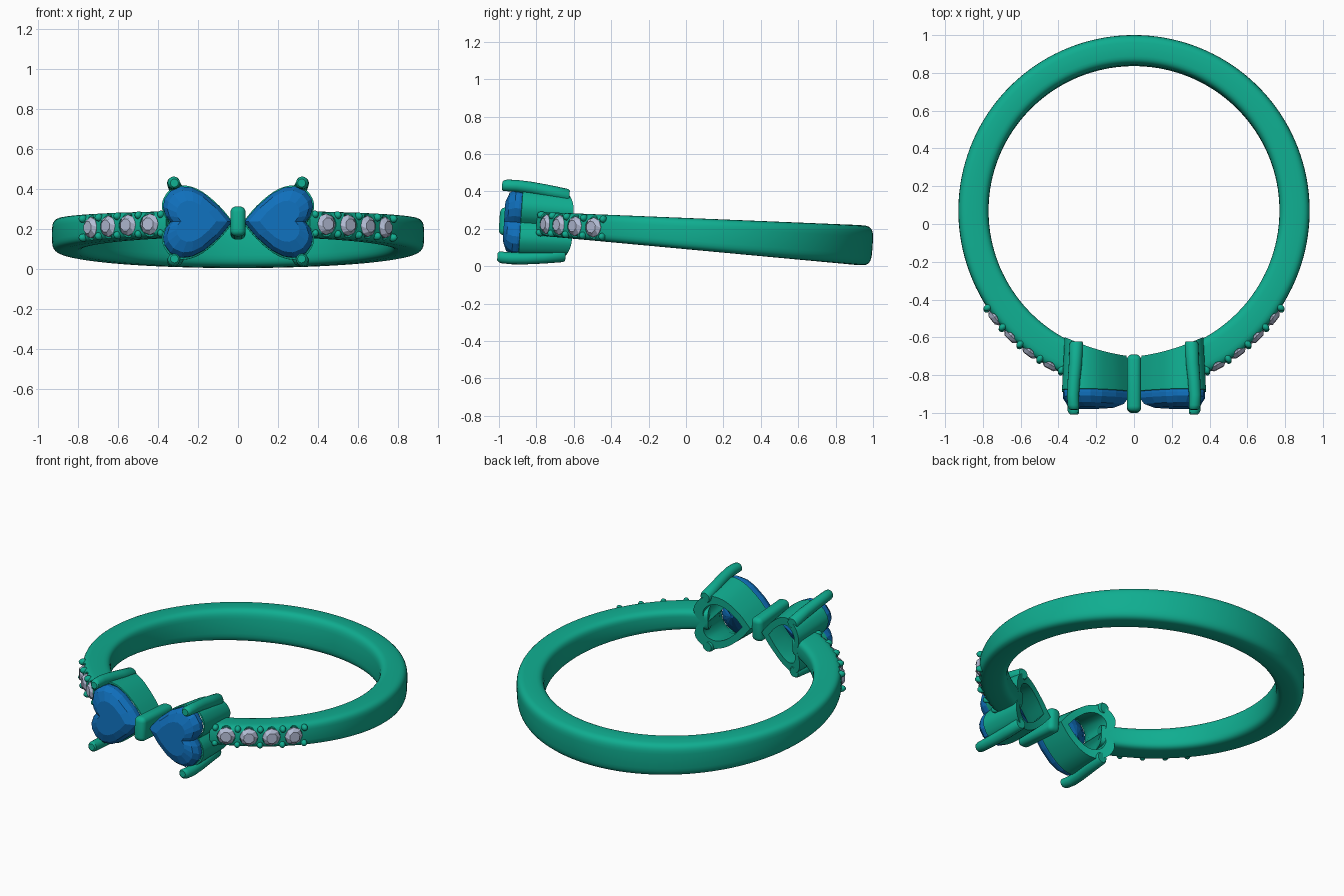
import bpy, bmesh
from math import sin, cos, pi, sqrt, radians, atan
from mathutils import Matrix, Vector

if "Cube" in bpy.data.objects:
    bpy.data.objects.remove(bpy.data.objects["Cube"])

CY, R_IN, R_OUT = 0.07, 0.77, 0.93          # ring centre and radii
parts = []


def material(name, rgb):
    m = bpy.data.materials.new(name)
    m.diffuse_color = (*rgb, 1)
    m.use_nodes = True
    m.node_tree.nodes["Principled BSDF"].inputs["Base Color"].default_value = m.diffuse_color
    return m


METAL = material("green_metal", (0.005, 0.42, 0.28))
BLUE = material("blue_stone", (0.005, 0.16, 0.5))
PALE = material("pale_stone", (0.45, 0.5, 0.66))


def finish(name, bm, mat, smooth=None):
    bmesh.ops.recalc_face_normals(bm, faces=bm.faces)
    me = bpy.data.meshes.new(name)
    bm.to_mesh(me)
    bm.free()
    ob = bpy.data.objects.new(name, me)
    bpy.context.collection.objects.link(ob)
    if mat:
        me.materials.append(mat)
        parts.append(ob)
    if smooth:
        smooth_shade(ob, smooth)
    return ob


def activate(ob):
    bpy.ops.object.select_all(action='DESELECT')
    ob.select_set(True)
    bpy.context.view_layer.objects.active = ob


def smooth_shade(ob, angle):
    activate(ob)
    bpy.ops.object.shade_smooth_by_angle(angle=radians(angle))


def loft(bm, rings, loop=False):
    """Skin closed rings; cap the ends, or join last ring to first."""
    vs = [[bm.verts.new(p) for p in r] for r in rings]
    n = len(vs[0])
    for a, b in zip(vs, vs[1:] + (vs[:1] if loop else [])):
        for i in range(n):
            j = (i + 1) % n
            bm.faces.new((a[i], a[j], b[j], b[i]))
    if not loop:
        bm.faces.new(vs[0])
        bm.faces.new(vs[-1])


def polar(r, phi, z=0.0):
    """Point on the ring; phi is measured from the front (-y)."""
    return Vector((r * sin(phi), CY - r * cos(phi), z))


# Band: rounded section swept round, thinner and lower towards the front
def section(phi):
    r_out = R_OUT + 0.018 * max(0, cos(phi)) ** 4
    y = CY - r_out * cos(phi)
    hh = 0.107 - (1 - y) * 0.0235
    mid, ht = (r_out + R_IN) / 2, (r_out - R_IN) / 2
    se = lambda v: (1 if v >= 0 else -1) * abs(v) ** 0.5
    return [polar(mid + ht * se(cos(a)), phi, hh * se(sin(a)))
            for a in (2 * pi * k / 32 for k in range(32))]


bm = bmesh.new()
P0 = radians(22.5)
loft(bm, [section(P0 + (2 * pi - 2 * P0) * i / 128) for i in range(129)])
band = finish("band", bm, METAL)

# Seats for the small stones: radial pockets and side scallops
stone_angles = [s * radians(a) for s in (-1, 1) for a in (28.3, 36.3, 44.3, 52.4)]


def cutter(name, radius, r, depth, radial):
    b = bmesh.new()
    for phi in stone_angles:
        m = Matrix.Translation(polar(r, phi)) @ Matrix.Rotation(phi, 4, 'Z')
        if radial:
            m = m @ Matrix.Rotation(pi / 2, 4, 'X')
        bmesh.ops.create_cone(b, cap_ends=True, segments=20, radius1=radius,
                              radius2=radius, depth=depth, matrix=m)
    ob = finish(name, b, None)
    ob.hide_render = True
    return ob


for cut in (cutter("pocket_cutter", 0.052, 0.95, 0.12, True),
            cutter("scallop_cutter", 0.032, 0.95, 0.4, False)):
    mod = band.modifiers.new("seat", 'BOOLEAN')
    mod.operation, mod.solver, mod.object = 'DIFFERENCE', 'EXACT', cut
    activate(band)
    bpy.ops.object.modifier_apply(modifier=mod.name)
    bpy.data.objects.remove(cut)
smooth_shade(band, 35)

# Small round stones: eight-sided brilliants
bm = bmesh.new()
for phi in stone_angles:
    m = Matrix.Translation(polar(0.925, phi)) @ Matrix.Rotation(phi, 4, 'Z')
    loft(bm, [[m @ Vector((r * cos(a), y, r * sin(a)))
               for a in (2 * pi * (k + off) / 8 for k in range(8))]
              for r, y, off in ((0.008, 0.05, 0), (0.053, 0.004, 0),
                                (0.053, -0.006, 0), (0.032, -0.026, 0.5))])
finish("small_stones", bm, PALE)

# Beads holding the small stones
bm = bmesh.new()
for s in (-1, 1):
    for a in (24.4, 32.3, 40.3, 48.3, 56.3):
        for z in (-0.047, 0.047):
            m = Matrix.Translation(polar(0.93, s * radians(a), z)) @ \
                Matrix.Rotation(s * radians(a), 4, 'Z') @ Matrix.Diagonal((1, 1.4, 1.1, 1))
            bmesh.ops.create_uvsphere(bm, u_segments=12, v_segments=8, radius=0.018, matrix=m)
finish("stone_beads", bm, METAL, 40)

# Heart outline lying on its side, tip towards x = 0
HALF = [(0.03, 0), (0.095, 0.078), (0.17, 0.142), (0.23, 0.172), (0.285, 0.178),
        (0.338, 0.155), (0.367, 0.115), (0.375, 0.075), (0.362, 0.032), (0.337, 0)]


def heart(sub):
    pts = []
    for i in range(len(HALF) - 1):
        p = [Vector(HALF[min(max(i + d, 0), len(HALF) - 1)]) for d in (-1, 0, 1, 2)]
        for k in range(sub):
            t = k / sub
            pts.append(p[1] + 0.5 * t * (p[2] - p[0] + t * (2 * p[0] - 5 * p[1] + 4 * p[2] - p[3]
                       + t * (3 * p[1] - p[0] - 3 * p[2] + p[3]))))
    pts.append(Vector(HALF[-1]))
    return pts + [Vector((q.x, -q.y)) for q in pts[-2:0:-1]]


def heart_ring(s, scale, y, sub):
    """Scaled heart at depth y; y = None follows the finger hole."""
    out = []
    for q in heart(sub):
        x, z = 0.215 + (q.x - 0.215) * scale, q.y * scale
        out.append((s * x, CY - sqrt(R_IN ** 2 - x * x) if y is None else y, z))
    return out


for s, side in ((-1, "left"), (1, "right")):
    # Heart stone: pavilion, girdle, crown and table
    bm = bmesh.new()
    loft(bm, [heart_ring(s, k, y, 1) for k, y in
              ((0.06, -0.77), (0.55, -0.82), (0.98, -0.885), (1.0, -0.9),
               (1.0, -0.922), (0.87, -0.955), (0.58, -0.975))])
    bmesh.ops.triangulate(bm, faces=[f for f in bm.faces if len(f.verts) == 4])
    finish(side + "_heart_stone", bm, BLUE)

    # Hollow heart setting, trimmed to the finger hole
    bm = bmesh.new()
    loft(bm, [heart_ring(s, k, y, 5) for k, y in
              ((1.035, -0.885), (1.03, -0.86), (0.95, None), (0.66, None),
               (0.8, -0.82), (0.99, -0.887))], loop=True)
    finish(side + "_heart_setting", bm, METAL, 35)

    # Two curved prongs per heart
    for zs, end in ((-1, "lower"), (1, "upper")):
        bm = bmesh.new()
        path = ((0.318, -0.998, 0.19, 0.020), (0.318, -0.99, 0.191, 0.028),
                (0.321, -0.975, 0.193, 0.031), (0.323, -0.92, 0.194, 0.032),
                (0.318, -0.84, 0.188, 0.033), (0.31, -0.75, 0.176, 0.035),
                (0.305, -0.645, 0.16, 0.036), (0.304, -0.635, 0.159, 0.03))
        loft(bm, [[(s * (x + r * cos(a)), y, zs * (z + r * sin(a)))
                   for a in (2 * pi * k / 16 for k in range(16))] for x, y, z, r in path])
        finish(f"{side}_{end}_prong", bm, METAL, 40)

# Centre bar: the knot of the bow
bm = bmesh.new()
bmesh.ops.create_cube(bm, size=1, matrix=Matrix.Translation((0, -0.8475, 0))
                      @ Matrix.Diagonal((0.076, 0.305, 0.15, 1)))
bmesh.ops.bevel(bm, geom=bm.edges[:], offset=0.03, segments=5, profile=0.5, affect='EDGES')
finish("centre_bar", bm, METAL, 40)

# Tilt the whole ring so the head rises at the front
tilt = Matrix.Translation((0, 0, 0.175)) @ Matrix.Rotation(-atan(0.0667), 4, 'X')
for ob in parts:
    ob.matrix_basis = tilt @ ob.matrix_basis
